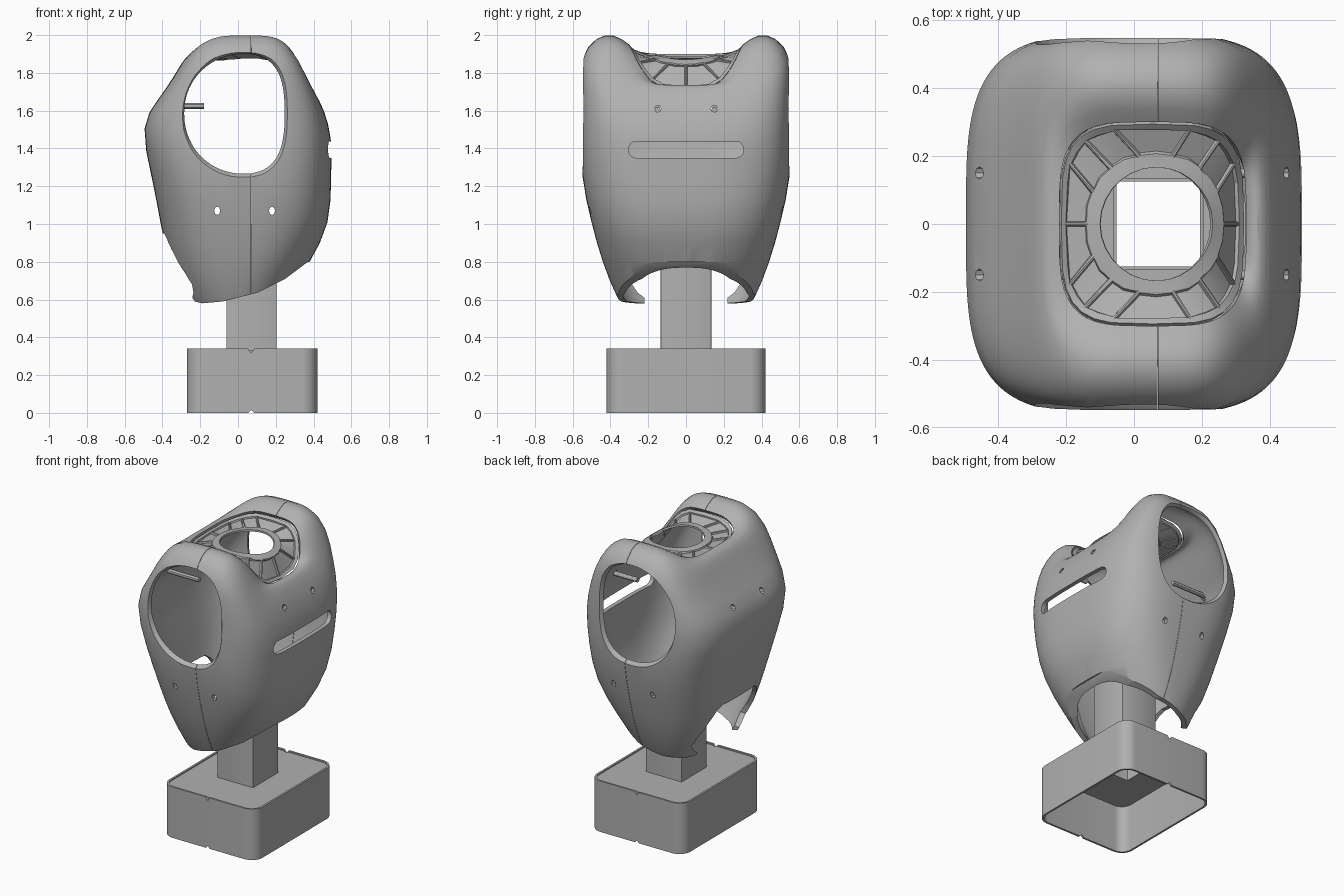
import bpy, bmesh, math

if bpy.data.objects.get("Cube"):
    bpy.data.objects.remove(bpy.data.objects["Cube"], do_unlink=True)

grey = bpy.data.materials.new("plain grey")
grey.use_nodes = True
grey.diffuse_color = (0.44, 0.44, 0.44, 1)
grey.node_tree.nodes["Principled BSDF"].inputs["Base Color"].default_value = grey.diffuse_color


def finish(name, bm):
    mesh = bpy.data.meshes.new(name)
    bm.to_mesh(mesh)
    bm.free()
    mesh.materials.append(grey)
    obj = bpy.data.objects.new(name, mesh)
    bpy.context.collection.objects.link(obj)
    return obj


def loft(name, rings, caps=True):
    """Skin a stack of equal-length rings."""
    bm = bmesh.new()
    rows = [[bm.verts.new(p) for p in ring] for ring in rings]
    n = len(rows[0])
    for a, b in zip(rows, rows[1:]):
        for i in range(n):
            j = (i + 1) % n
            bm.faces.new((a[i], a[j], b[j], b[i]))
    if caps:
        bm.faces.new(rows[0])
        bm.faces.new(rows[-1])
        bmesh.ops.recalc_face_normals(bm, faces=bm.faces)
    return finish(name, bm)


def prism(name, outline, axis, lo, hi):
    """Extrude a 2D outline along x, y or z."""
    place = {"x": lambda u, v, t: (t, u, v),
             "y": lambda u, v, t: (u, t, v),
             "z": lambda u, v, t: (u, v, t)}[axis]
    return loft(name, [[place(u, v, t) for u, v in outline] for t in (lo, hi)])


def oval(cx, cy, rx, ry, n=2.0, segs=48):
    pts = []
    for i in range(segs):
        t = 2 * math.pi * i / segs
        c, s = math.cos(t), math.sin(t)
        pts.append((cx + rx * math.copysign(abs(c) ** (2 / n), c),
                    cy + ry * math.copysign(abs(s) ** (2 / n), s)))
    return pts


def rounded(x0, x1, y0, y1, r, steps=8):
    pts = []
    corners = ((x1 - r, y1 - r), (x0 + r, y1 - r), (x0 + r, y0 + r), (x1 - r, y0 + r))
    for k, (cx, cy) in enumerate(corners):
        for i in range(steps + 1):
            t = math.pi / 2 * (k + i / steps)
            pts.append((cx + r * math.cos(t), cy + r * math.sin(t)))
    return pts


def apply(obj, kind, **settings):
    bpy.context.view_layer.objects.active = obj
    mod = obj.modifiers.new(kind.lower(), kind)
    for key, value in settings.items():
        setattr(mod, key, value)
    bpy.ops.object.modifier_apply(modifier=mod.name)


def cut(obj, cutter):
    apply(obj, "BOOLEAN", operation="DIFFERENCE", solver="EXACT", object=cutter)
    bpy.data.objects.remove(cutter, do_unlink=True)


def smooth(obj, degrees=30):
    bpy.ops.object.select_all(action="DESELECT")
    obj.select_set(True)
    bpy.context.view_layer.objects.active = obj
    bpy.ops.object.shade_smooth_by_angle(angle=math.radians(degrees))


def saddle_ring(x0, x1, yh, z_back, z_front, z_side, n, segs=72):
    """Rounded-square ring whose height differs at the -x, +x and y sides."""
    ring = []
    for i, (x, y) in enumerate(oval((x0 + x1) / 2, 0, (x1 - x0) / 2, yh, n, segs)):
        t = 2 * math.pi * i / segs
        w = math.sin(t) ** 2
        f = (1 + math.cos(t)) / 2
        ring.append((x, y, w * z_side + (1 - w) * (z_back + (z_front - z_back) * f)))
    return ring


# Torso shell: x min, x max, half depth, heights (back, front, side), squareness
sections = [
    (-0.21, 0.17, 0.27, 0.45, 0.45, 0.45, 1.9),
    (-0.285, 0.26, 0.365, 0.60, 0.60, 0.60, 2.2),
    (-0.37, 0.382, 0.445, 0.80, 0.80, 0.80, 2.5),
    (-0.41, 0.492, 0.50, 1.00, 1.00, 1.00, 2.9),
    (-0.455, 0.492, 0.558, 1.25, 1.25, 1.25, 3.3),
    (-0.524, 0.50, 0.56, 1.53, 1.46, 1.52, 3.8),
    (-0.42, 0.455, 0.56, 1.66, 1.61, 1.72, 3.8),
    (-0.34, 0.405, 0.562, 1.78, 1.70, 1.89, 3.8),
    (-0.295, 0.375, 0.475, 1.86, 1.735, 1.995, 3.8),
    (-0.26, 0.35, 0.38, 1.90, 1.735, 2.01, 3.8),
    (-0.22, 0.33, 0.30, 1.90, 1.715, 1.95, 3.8),
]
shell = loft("torso_shell", [saddle_ring(*s) for s in sections], caps=False)
apply(shell, "SUBSURF", levels=1)
apply(shell, "SOLIDIFY", thickness=0.028, offset=-1)

# Swept lower hem, then the tall arch at the back
cut(shell, prism("hem_cutter", [(-0.8, 0.95), (-0.4, 0.95), (-0.25, 0.61), (-0.23, 0.59),
                                (-0.19, 0.58), (-0.08, 0.59), (0.1, 0.635), (0.25, 0.71),
                                (0.37, 0.8), (0.8, 0.8), (0.8, 0.2), (-0.8, 0.2)], "y", -0.8, 0.8))
arch = [(0.22, 0.4), (0.22, 0.61), (0.255, 0.635), (0.285, 0.68), (0.28, 0.74),
        (0.25, 0.84), (0.21, 0.92), (0.17, 0.95)]
cut(shell, prism("arch_cutter", arch + [(-y, z) for y, z in reversed(arch)], "x", -0.8, -0.05))


# Egg-shaped arm openings with a flared edge
def arm_ring(y, grow):
    ring = []
    for u, v in oval(0, 0, 1, 1, 2.25, 64):
        ring.append((-0.02 + 0.265 * u * grow + 0.05 * v * v, y, 1.585 + 0.315 * v * grow))
    return ring


for side in (-1, 1):
    cut(shell, loft("arm_cutter", [arm_ring(side * y, g) for y, g in
                                   ((0.3, 1), (0.515, 1), (0.535, 1.035), (0.575, 1.15))]))

# Long slot, pin holes and the split between the two halves
cut(shell, prism("slot_cutter", rounded(-0.305, 0.305, 1.35, 1.438, 0.043), "x", 0.3, 0.7))
for a in (-1, 1):
    for b in (-1, 1):
        cut(shell, prism("pin_cutter", oval(0.15 * b, 1.61, 0.018, 0.018, segs=8),
                         "x", min(0.3 * a, 0.6 * a), max(0.3 * a, 0.6 * a)))
        cut(shell, prism("pin_cutter", oval(0.035 + 0.145 * b, 1.07, 0.016, 0.022, segs=8),
                         "y", min(0.3 * a, 0.7 * a), max(0.3 * a, 0.7 * a)))
cut(shell, prism("seam_cutter", [(0.069, -0.7), (0.071, -0.7), (0.071, 0.7), (0.069, 0.7)],
                 "z", 0.3, 2.2))
smooth(shell)

# Raised neck plate with recessed panels around a round hole
plate_rings = [
    saddle_ring(-0.214, 0.324, 0.294, 1.89, 1.715, 1.94, 3.8, 28),
    saddle_ring(-0.206, 0.314, 0.282, 1.885, 1.725, 1.93, 3.6, 28),
    saddle_ring(-0.135, 0.265, 0.20, 1.885, 1.845, 1.895, 2.2, 28),
    saddle_ring(-0.10, 0.232, 0.167, 1.89, 1.87, 1.895, 2.0, 28),
]
plate = loft("neck_plate", plate_rings, caps=False)
bm = bmesh.new()
bm.from_mesh(plate.data)
count = len(plate_rings[0])
band = list(bm.faces)[count:2 * count]
for pair in zip(band[::2], band[1::2]):
    bmesh.ops.inset_region(bm, faces=pair, thickness=0.007, depth=-0.002)
    bmesh.ops.inset_region(bm, faces=pair, thickness=0.004, depth=-0.01)
bm.to_mesh(plate.data)
bm.free()
apply(plate, "SOLIDIFY", thickness=0.012, offset=-1)
smooth(plate, 20)

# Locating rods inside the shell
for b in (-1, 1):
    for name, x0, x1, z in (("back_rod", -0.435, -0.18, 1.625), ("front_rod", 0.25, 0.43, 1.605)):
        smooth(prism(name, oval(0.15 * b, z, 0.015, 0.015, segs=12), "x", x0, x1))

# Hollow square post
post = prism("post", rounded(-0.062, 0.205, -0.135, 0.135, 0.006, 2), "z", 0.32, 1.0)
cut(post, prism("post_cutter", rounded(-0.052, 0.195, -0.125, 0.125, 0.004, 2), "z", 0.2, 1.2))
smooth(post)

# Hollow rounded base with a raised lip and small notches in the walls
base = prism("base", rounded(-0.27, 0.42, -0.42, 0.42, 0.08), "z", 0, 0.34)
inner = rounded(-0.257, 0.407, -0.407, 0.407, 0.068)
cut(base, prism("base_cutter", inner, "z", -0.1, 0.315))
cut(base, prism("lip_cutter", inner, "z", 0.332, 0.5))
cut(base, prism("hole_cutter", rounded(-0.052, 0.195, -0.125, 0.125, 0.004, 2), "z", 0.2, 0.5))
for z, tip in ((-0.01, 0.016), (0.35, 0.318)):
    for lo, hi in ((-0.6, -0.4), (0.4, 0.6)):
        cut(base, prism("notch_cutter", [(0.045, z), (0.095, z), (0.07, tip)], "y", lo, hi))
smooth(base)
